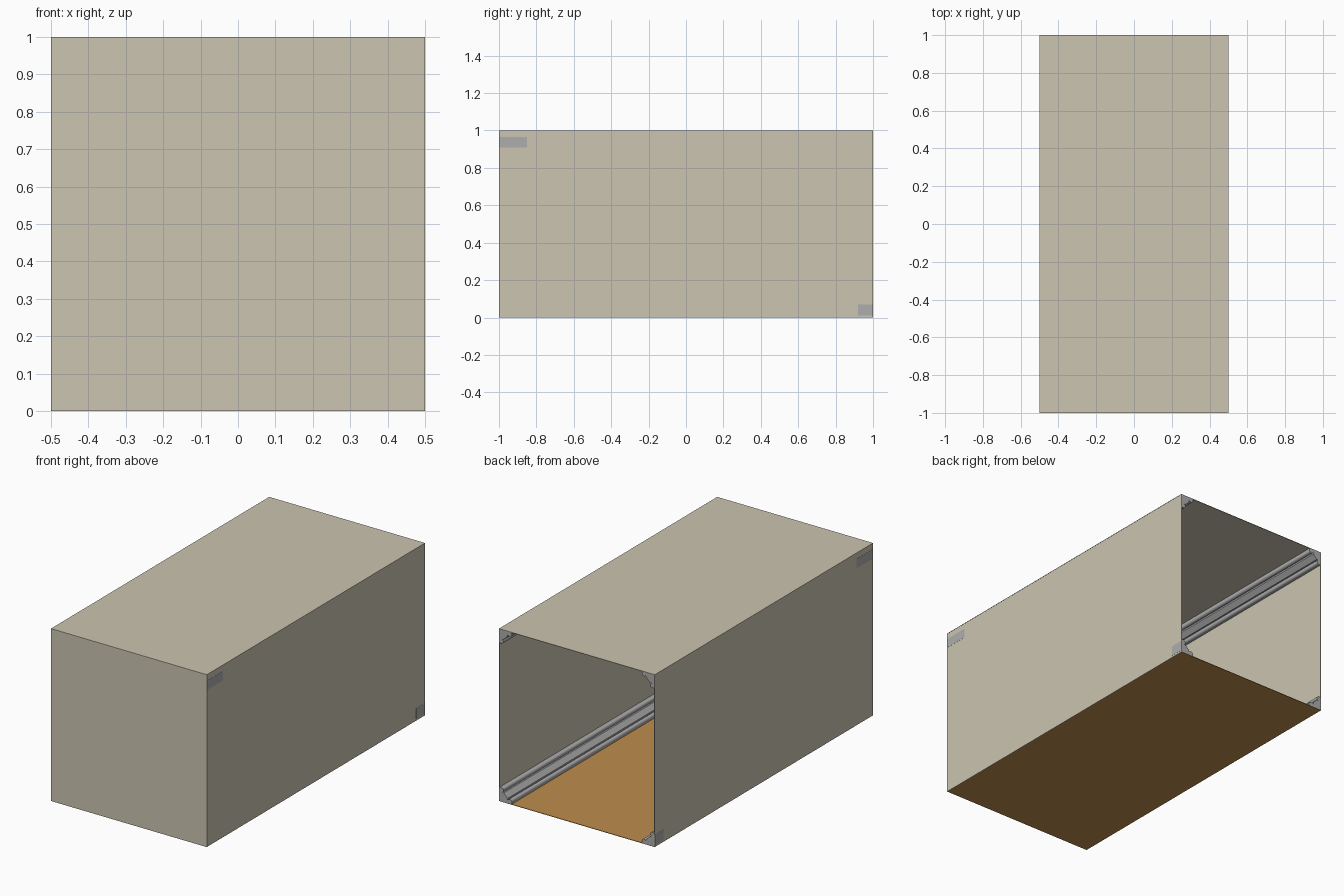
import bpy, bmesh, math

if "Cube" in bpy.data.objects:
    bpy.data.objects.remove(bpy.data.objects["Cube"])

def material(name, rgb):
    m = bpy.data.materials.new(name)
    m.diffuse_color = (*rgb, 1)
    m.use_nodes = True
    m.node_tree.nodes["Principled BSDF"].inputs["Base Color"].default_value = m.diffuse_color
    return m

BEIGE = material("beige panel", (0.60, 0.555, 0.44))
WOOD = material("wood floor", (0.52, 0.265, 0.075))
METAL = material("grey metal", (0.42, 0.42, 0.42))

def finish(bm, name, mat):
    bmesh.ops.recalc_face_normals(bm, faces=bm.faces)
    me = bpy.data.meshes.new(name)
    bm.to_mesh(me)
    bm.free()
    me.materials.append(mat)
    ob = bpy.data.objects.new(name, me)
    bpy.context.collection.objects.link(ob)
    return ob

def box(name, lo, hi, mat):
    bm = bmesh.new()
    bmesh.ops.create_cube(bm, size=1)
    for v in bm.verts:
        v.co = [(a + b) / 2 + c * (b - a) for a, b, c in zip(lo, hi, v.co)]
    return finish(bm, name, mat)

# thin panels: open at the back, closed at the front
T = 0.003
O = 0.4993
box("left_wall", (-O, -1 + T, 0), (-O + T, 1, 1 - T), BEIGE)
box("right_wall", (O - T, -1 + T, 0), (O, 1, 1 - T), BEIGE)
box("roof", (-0.5, -1 + T, 1 - T), (0.5, 1, 1), BEIGE)
box("front_wall", (-0.5, -1, 0), (0.5, -1 + T, 1), BEIGE)
box("floor", (-O + T, -1 + T, 0), (O - T, 1, T), WOOD)

# corner rail section: a round bead on each wall and a flat raised rib between
def bead(cx, cy, r, a0, a1, n=8):
    return [(cx + r * math.cos(math.radians(a0 + (a1 - a0) * i / n)),
             cy + r * math.sin(math.radians(a0 + (a1 - a0) * i / n)))
            for i in range(n + 1)]

half = [(0.078, 0.0)] + bead(0.066, 0.012, 0.013, -20, 130)
half += [(0.052, 0.018), (0.052, 0.027)]
profile = [(0.0, 0.0)] + half + [(v, u) for u, v in reversed(half)]

def rail(name, sx, top):
    bm = bmesh.new()
    vs = []
    for u, v in profile:
        x = sx * (O - T - u)
        z = 1 - T - v if top else T + v
        vs.append(bm.verts.new((x, -1 + T, z)))
    face = bm.faces.new(vs)
    out = bmesh.ops.extrude_face_region(bm, geom=[face])["geom"]
    for g in out:
        if isinstance(g, bmesh.types.BMVert):
            g.co.y = 1
    ob = finish(bm, name, METAL)
    bpy.context.view_layer.objects.active = ob
    ob.select_set(True)
    bpy.ops.object.shade_smooth_by_angle(angle=math.radians(35))
    ob.select_set(False)

for side, sx in (("left", -1), ("right", 1)):
    for level, top in (("lower", False), ("upper", True)):
        rail(f"{level}_{side}_rail", sx, top)

    # small metal plates showing through the wall at the rail ends
    def plate(name, y0, y1, z0, z1):
        xa, xb = sorted((sx * (O - 0.0002), sx * 0.5))
        box(name, (xa, y0, z0), (xb, y1, z1), METAL)
    plate(f"{side}_front_upper_plate", -0.999, -0.85, 0.91, 0.965)
    plate(f"{side}_back_lower_plate", 0.92, 1.0, 0.01, 0.07)
